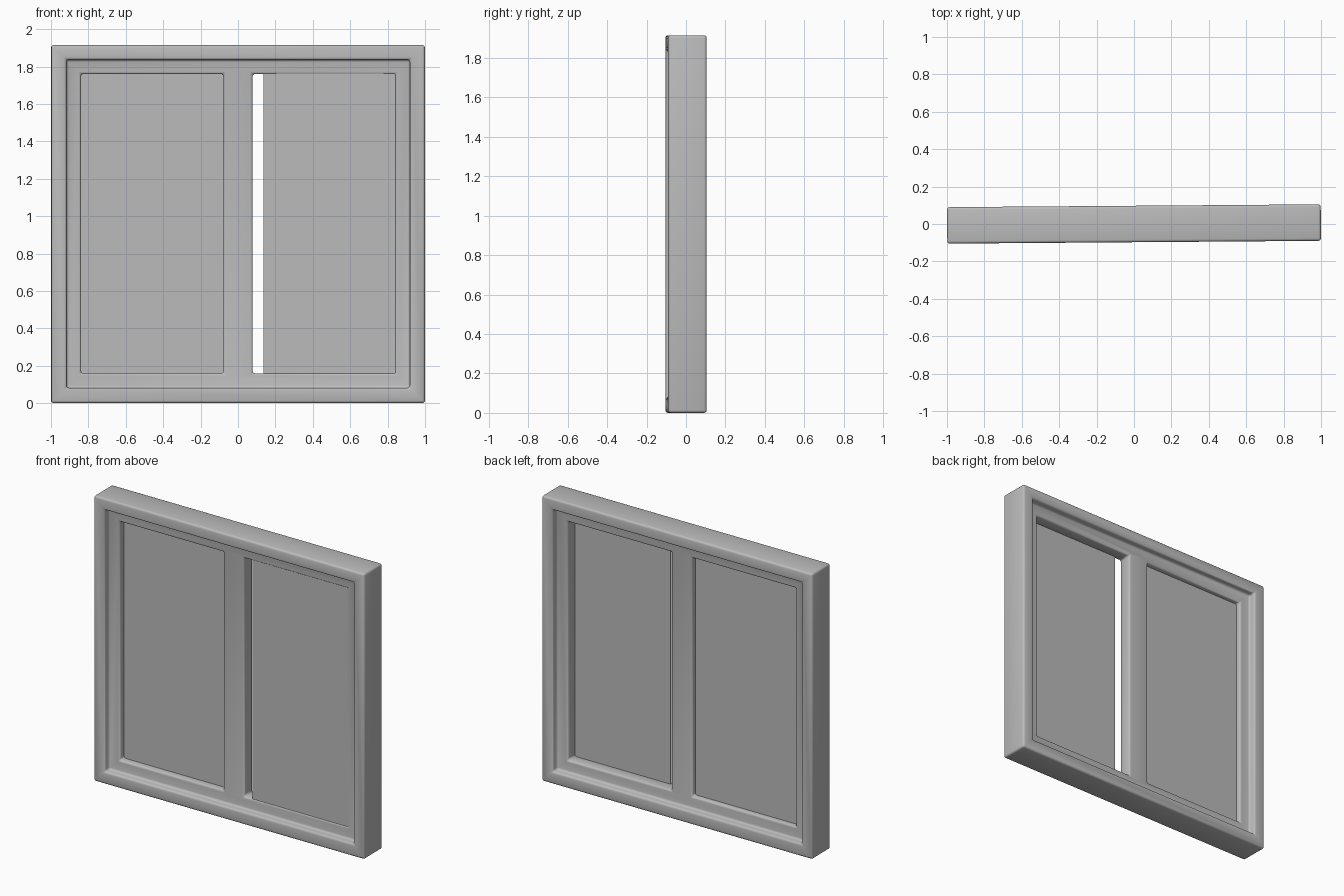
import bpy
import math

default = bpy.data.objects.get("Cube")
if default:
    bpy.data.objects.remove(default, do_unlink=True)

TILT = math.radians(0.43)   # whole window is turned very slightly
HEIGHT = 1.915
DEPTH = 0.0975              # half depth of the outer frame
SASH = 0.048                # half depth of the inner frame


def flat_material(name, colour):
    mat = bpy.data.materials.new(name)
    mat.use_nodes = True
    mat.diffuse_color = colour
    mat.node_tree.nodes["Principled BSDF"].inputs["Base Color"].default_value = colour
    return mat


grey = flat_material("light grey", (0.5, 0.5, 0.5, 1))


def box(name, x, y, z):
    """Box between the given (low, high) pairs, with its origin at the world centre."""
    verts = [(a, b, c) for a in x for b in y for c in z]
    faces = [(0, 1, 3, 2), (4, 6, 7, 5), (0, 4, 5, 1),
             (2, 3, 7, 6), (0, 2, 6, 4), (1, 5, 7, 3)]
    mesh = bpy.data.meshes.new(name)
    mesh.from_pydata(verts, [], faces)
    mesh.materials.append(grey)
    obj = bpy.data.objects.new(name, mesh)
    bpy.context.collection.objects.link(obj)
    return obj


def activate(obj):
    bpy.ops.object.select_all(action='DESELECT')
    obj.select_set(True)
    bpy.context.view_layer.objects.active = obj


# Window frame: solid block, recessed front and back, then two openings
frame = box("window_frame", (-0.999, 0.999), (-DEPTH, DEPTH), (0, HEIGHT))
cutters = [
    box("front_recess", (-0.918, 0.918), (-0.3, -SASH), (0.082, 1.837)),
    box("back_recess", (-0.918, 0.918), (SASH, 0.3), (0.082, 1.837)),
    box("right_opening", (-0.84, -0.077), (-0.4, 0.4), (0.16, 1.76)),
    box("left_opening", (0.077, 0.84), (-0.4, 0.4), (0.16, 1.76)),
]
activate(frame)
for cutter in cutters:
    cutter.hide_render = True
    mod = frame.modifiers.new("cut", 'BOOLEAN')
    mod.operation = 'DIFFERENCE'
    mod.solver = 'EXACT'
    mod.object = cutter
    bpy.ops.object.modifier_apply(modifier=mod.name)
    bpy.data.objects.remove(cutter, do_unlink=True)

# Softly rounded edges
bevel = frame.modifiers.new("rounding", 'BEVEL')
bevel.width = 0.014
bevel.segments = 3
bevel.limit_method = 'ANGLE'
bevel.angle_limit = math.radians(40)
bpy.ops.object.modifier_apply(modifier=bevel.name)
bpy.ops.object.shade_smooth_by_angle(angle=math.radians(40))

# Panes on two tracks; the left one is slid partly into the frame
right_pane = box("right_pane", (-0.855, -0.062), (-0.002, 0.012), (0.145, 1.775))
left_pane = box("left_pane", (0.135, 0.90), (-0.041, -0.028), (0.145, 1.775))

for obj in (frame, right_pane, left_pane):
    obj.rotation_euler.z = TILT
